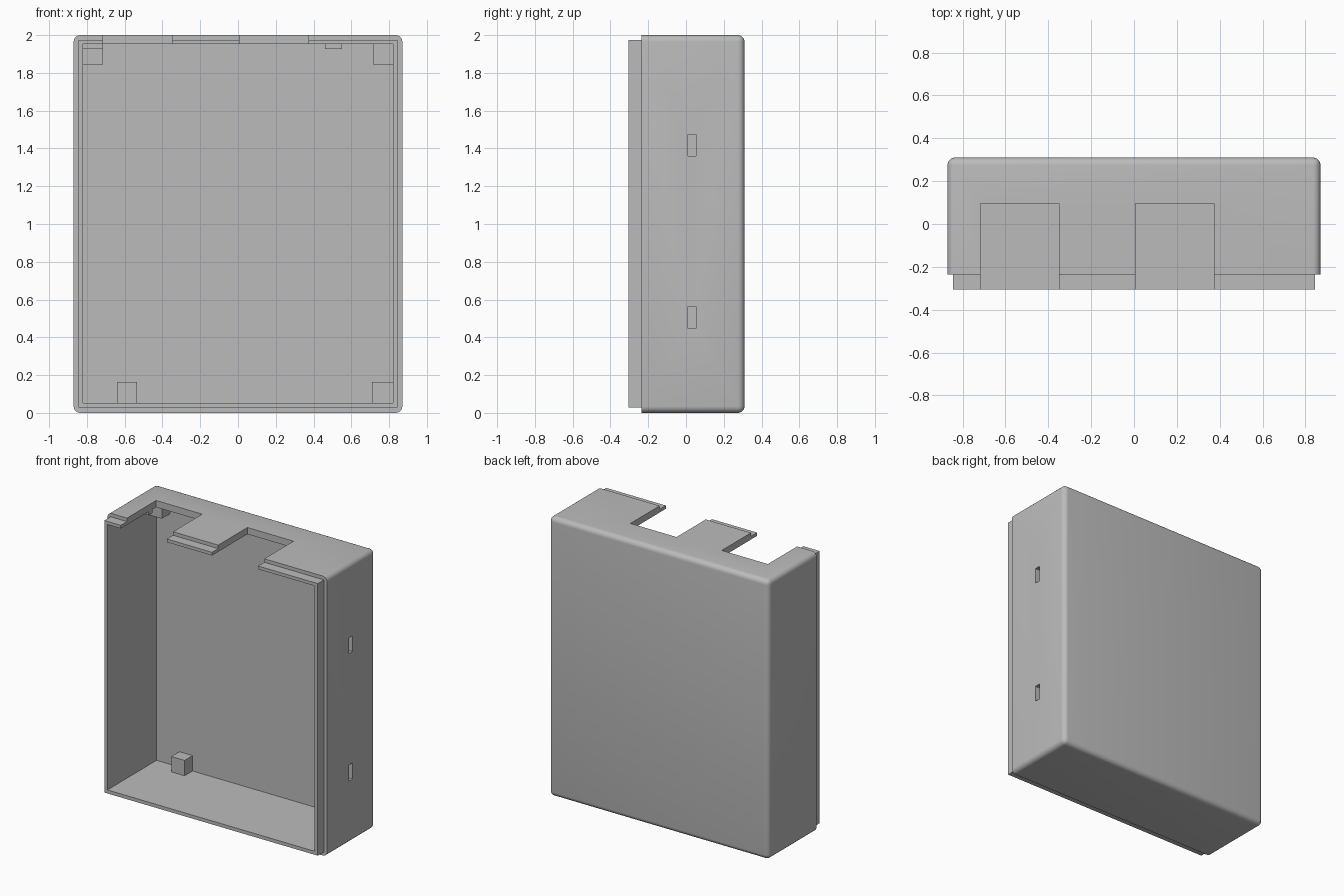
import bpy, bmesh, math

default = bpy.data.objects.get("Cube")
if default:
    bpy.data.objects.remove(default, do_unlink=True)

grey = bpy.data.materials.new("plain_grey")
grey.use_nodes = True
COLOUR = (0.5, 0.5, 0.5, 1)
grey.diffuse_color = COLOUR
grey.node_tree.nodes["Principled BSDF"].inputs["Base Color"].default_value = COLOUR


def box(name, x, y, z, round_edges=0.0):
    """Box from (min, max) ranges; rounds every edge except those of the front rim."""
    bm = bmesh.new()
    bmesh.ops.create_cube(bm, size=1)
    for v in bm.verts:
        v.co = [r[0] + (c + 0.5) * (r[1] - r[0]) for c, r in zip(v.co, (x, y, z))]
    if round_edges:
        edges = [e for e in bm.edges if any(v.co.y > y[0] + 0.01 for v in e.verts)]
        bmesh.ops.bevel(bm, geom=edges, offset=round_edges, segments=5,
                        profile=0.5, affect='EDGES')
    mesh = bpy.data.meshes.new(name)
    bm.to_mesh(mesh)
    bm.free()
    mesh.materials.append(grey)
    obj = bpy.data.objects.new(name, mesh)
    bpy.context.collection.objects.link(obj)
    return obj


def combine(target, tool, operation):
    """Apply a boolean and remove the tool object."""
    mod = target.modifiers.new(operation, 'BOOLEAN')
    mod.operation, mod.solver, mod.object = operation, 'EXACT', tool
    bpy.ops.object.select_all(action='DESELECT')
    bpy.context.view_layer.objects.active = target
    target.select_set(True)
    bpy.ops.object.modifier_apply(modifier=mod.name)
    bpy.data.objects.remove(tool, do_unlink=True)


# Rounded shell with a stepped lip around the open front
shell = box("enclosure_shell", (-0.87, 0.87), (-0.235, 0.31), (0, 2), 0.035)
lip = box("front_lip", (-0.845, 0.845), (-0.305, 0.0), (0.028, 1.975))
combine(shell, lip, 'UNION')

# Hollow interior
combine(shell, box("cavity", (-0.82, 0.82), (-0.5, 0.25), (0.053, 1.952)), 'DIFFERENCE')

# Two openings in the top wall
for x in ((-0.715, -0.35), (0.008, 0.373)):
    combine(shell, box("top_notch", x, (-0.5, 0.095), (1.9, 2.1)), 'DIFFERENCE')

# Two narrow slots through the left wall
for z in ((0.447, 0.562), (1.36, 1.473)):
    combine(shell, box("side_slot", (0.75, 0.95), (0.01, 0.052), z), 'DIFFERENCE')

bpy.ops.object.select_all(action='DESELECT')
shell.select_set(True)
bpy.context.view_layer.objects.active = shell
bpy.ops.object.shade_smooth_by_angle(angle=math.radians(30))

# Mounting posts on the back wall
LOW, HIGH = (0.045, 0.163), (1.845, 1.96)
for name, x, z in (("post_low_right", (-0.64, -0.535), LOW),
                   ("post_low_left", (0.71, 0.83), LOW),
                   ("post_high_right", (-0.83, -0.715), HIGH),
                   ("post_high_left", (0.715, 0.83), HIGH)):
    box(name, x, (0.16, 0.26), z)

# Small ribs under the top wall
box("rib_right", (-0.83, -0.715), (0.01, 0.055), (1.927, 1.96))
box("rib_left", (0.46, 0.55), (0.01, 0.055), (1.927, 1.96))
